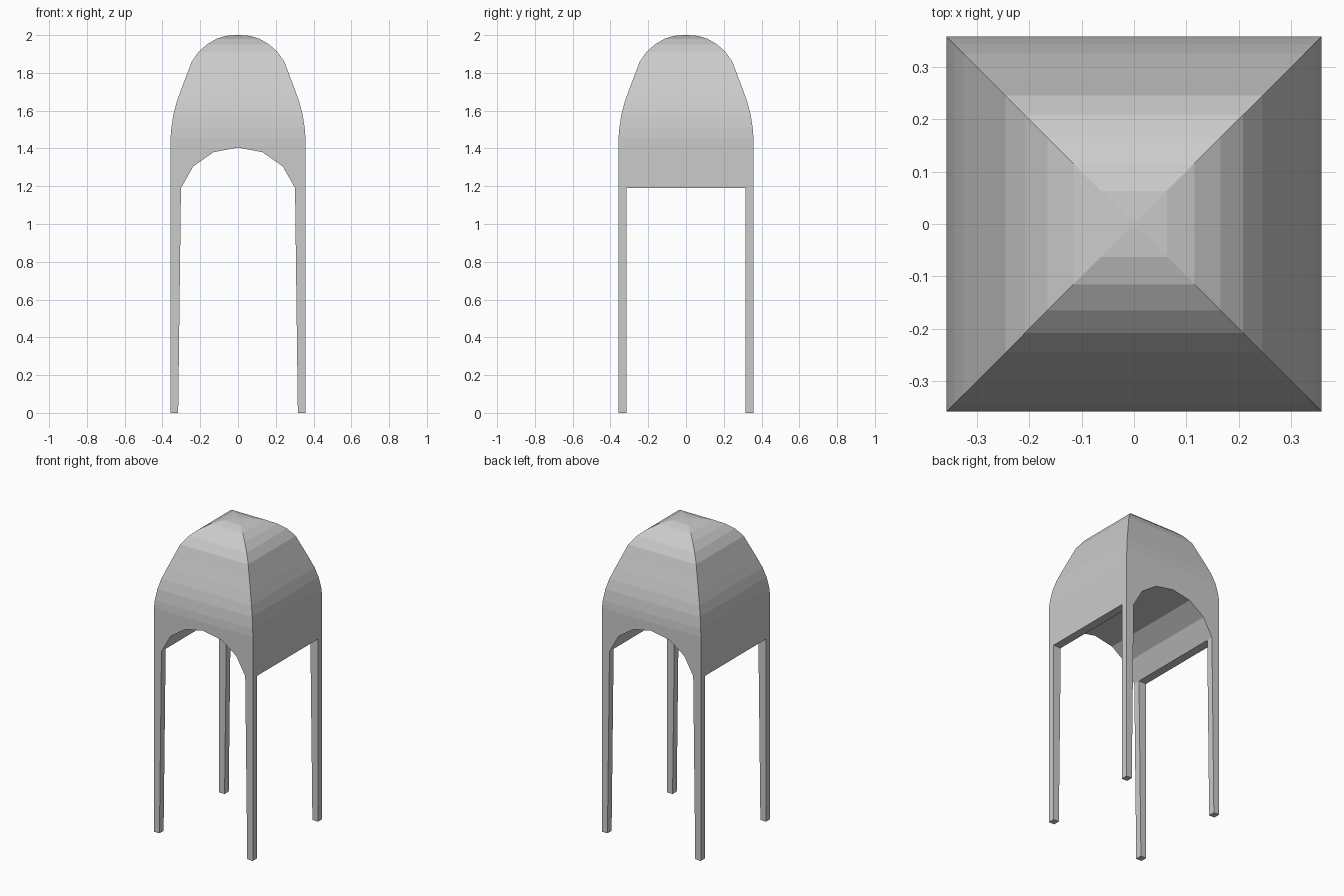
import bpy

if "Cube" in bpy.data.objects:
    bpy.data.objects.remove(bpy.data.objects["Cube"])

R = 0.357          # outer half width
SPRING = 1.19      # height where the legs meet the canopy


def make_object(name, verts, faces):
    mesh = bpy.data.meshes.new(name)
    mesh.from_pydata(verts, [], faces)
    mesh.update()
    obj = bpy.data.objects.new(name, mesh)
    bpy.context.collection.objects.link(obj)
    return obj


def square_loft(name, profile):
    """Stack square rings of (half width, z) into a closed solid."""
    verts, faces = [], []
    for r, z in profile:
        verts += [(-r, -r, z), (r, -r, z), (r, r, z), (-r, r, z)]
    for k in range(len(profile) - 1):
        a = 4 * k
        for i in range(4):
            j = (i + 1) % 4
            faces.append((a + i, a + j, a + 4 + j, a + 4 + i))
    last = len(verts) - 4
    faces += [(3, 2, 1, 0), tuple(range(last, last + 4))]
    return make_object(name, verts, faces)


def tunnel(name, outline, along_y):
    """Prism with a counter-clockwise (u, z) outline, longer than the body."""
    n = len(outline)
    if along_y:
        verts = [(u, s, z) for s in (-1, 1) for u, z in outline]
    else:
        verts = [(s, -u, z) for s in (-1, 1) for u, z in outline]
    faces = [tuple(range(n)), tuple(range(2 * n - 1, n - 1, -1))]
    faces += [(i, i + n, (i + 1) % n + n, (i + 1) % n) for i in range(n)]
    return make_object(name, verts, faces)


def cut(target, cutter):
    mod = target.modifiers.new("cut", 'BOOLEAN')
    mod.operation = 'DIFFERENCE'
    mod.solver = 'EXACT'
    mod.object = cutter
    bpy.context.view_layer.objects.active = target
    bpy.ops.object.modifier_apply(modifier=mod.name)
    bpy.data.objects.remove(cutter)


# Square cloister dome with straight sides down to the ground
dome = [(R, 0), (R, 1.46), (0.353, 1.51), (0.342, 1.58), (0.325, 1.645),
        (0.3, 1.715), (0.275, 1.78), (0.245, 1.86), (0.208, 1.912),
        (0.165, 1.95), (0.115, 1.98), (0.063, 1.996), (0.01, 2.0)]
canopy = square_loft("canopy_with_legs", dome)

# Faceted arch running front to back, widening slightly towards the feet
half = [(0.318, -0.1), (0.302, SPRING), (0.237, 1.305), (0.13, 1.38)]
arch = half + [(0, 1.405)] + [(-x, z) for x, z in reversed(half)]
cut(canopy, tunnel("arch_cutter", arch, True))

# Square opening running side to side leaves the four legs
gap = [(-0.314, -0.1), (0.314, -0.1), (0.314, SPRING), (-0.314, SPRING)]
cut(canopy, tunnel("side_cutter", gap, False))
